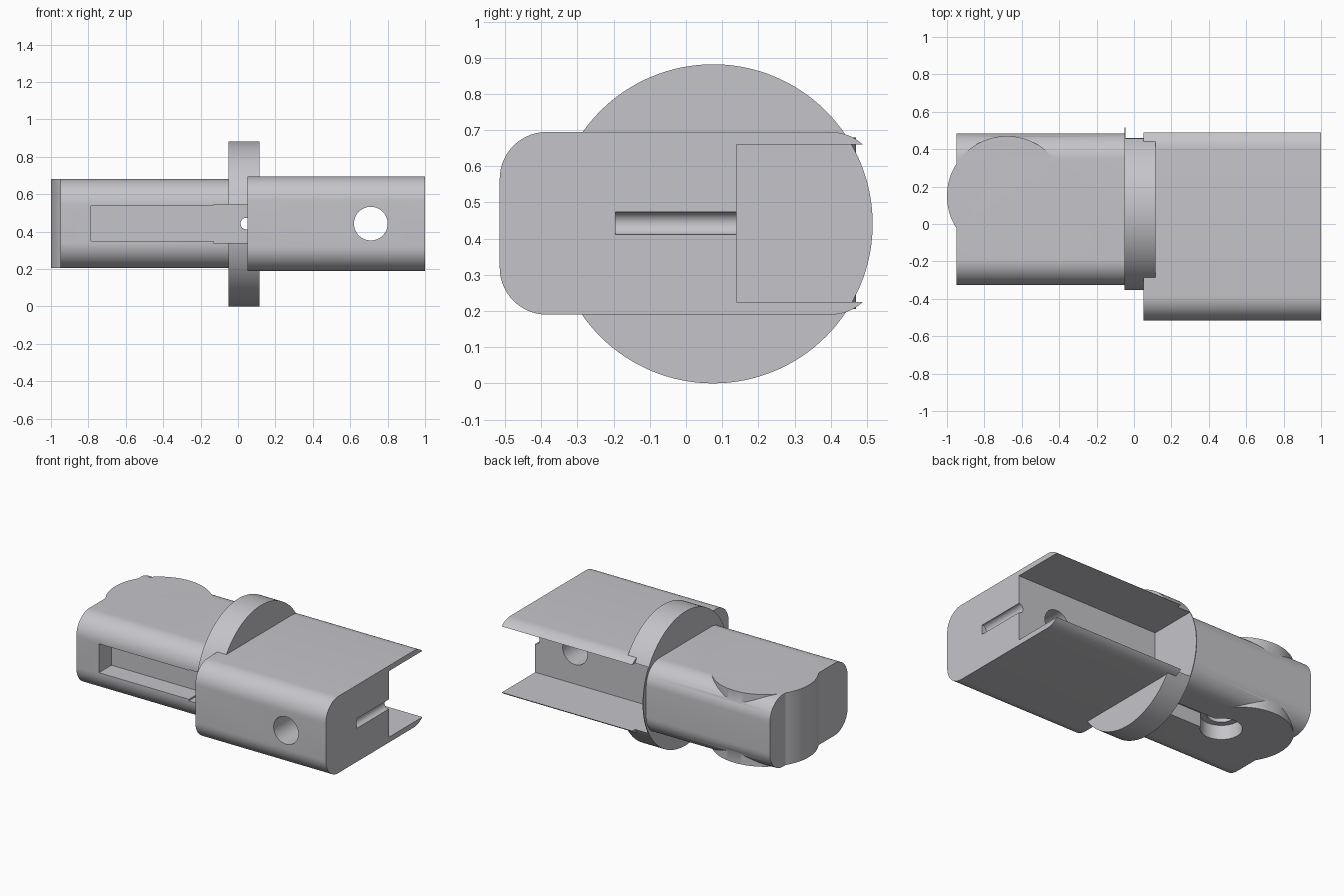
import bpy, bmesh, math
from mathutils import Matrix, Vector

if "Cube" in bpy.data.objects:
    bpy.data.objects.remove(bpy.data.objects["Cube"])

grey = bpy.data.materials.new("satin_grey")
grey.diffuse_color = (0.56, 0.56, 0.59, 1)
grey.use_nodes = True
grey.node_tree.nodes["Principled BSDF"].inputs["Base Color"].default_value = grey.diffuse_color


def finish(name, bm):
    bmesh.ops.recalc_face_normals(bm, faces=bm.faces)
    me = bpy.data.meshes.new(name)
    bm.to_mesh(me)
    bm.free()
    me.materials.append(grey)
    ob = bpy.data.objects.new(name, me)
    bpy.context.collection.objects.link(ob)
    return ob


def box(name, x, y, z):
    bm = bmesh.new()
    bmesh.ops.create_cube(bm, size=1)
    for v in bm.verts:
        for i, (a, b) in enumerate((x, y, z)):
            v.co[i] = a if v.co[i] < 0 else b
    return finish(name, bm)


def cylinder(name, axis, center, r, a, b, seg=64):
    """Cylinder along axis from a to b; center gives the other coordinates."""
    bm = bmesh.new()
    rot = {"X": Matrix.Rotation(math.pi / 2, 4, "Y"),
           "Y": Matrix.Rotation(math.pi / 2, 4, "X"), "Z": Matrix()}[axis]
    c = Vector(center)
    c["XYZ".index(axis)] = (a + b) / 2
    bmesh.ops.create_cone(bm, cap_ends=True, segments=seg, radius1=r, radius2=r,
                          depth=b - a, matrix=Matrix.Translation(c) @ rot)
    return finish(name, bm)


def rounded_bar(name, x, y, z, r, seg=14):
    """Rounded rectangle in the y-z plane, extruded along x."""
    bm = bmesh.new()
    corners = ((y[1] - r, z[1] - r), (y[0] + r, z[1] - r),
               (y[0] + r, z[0] + r), (y[1] - r, z[0] + r))
    verts = []
    for k, (cy, cz) in enumerate(corners):
        for i in range(seg + 1):
            t = math.pi / 2 * (k + i / seg)
            verts.append(bm.verts.new((x[0], cy + r * math.cos(t), cz + r * math.sin(t))))
    face = bm.faces.new(verts)
    ext = bmesh.ops.extrude_face_region(bm, geom=[face])["geom"]
    bmesh.ops.translate(bm, vec=(x[1] - x[0], 0, 0),
                        verts=[g for g in ext if isinstance(g, bmesh.types.BMVert)])
    return finish(name, bm)


def boolean(ob, other, op):
    bpy.context.view_layer.objects.active = ob
    m = ob.modifiers.new(op.lower(), "BOOLEAN")
    m.operation, m.solver, m.object = op, "EXACT", other
    bpy.ops.object.modifier_apply(modifier=m.name)


MID = 0.4425

# Main solids
shank = rounded_bar("shank", (-0.95, -0.047), (-0.325, 0.485), (0.205, 0.68), 0.135)
pivot = cylinder("pivot_boss", "Z", (-0.68, 0.15, 0), 0.32, 0.205, 0.68, 96)
flange = cylinder("flange", "X", (0, 0.075, 0.441), 0.441, -0.05, 0.115, 128)
housing = rounded_bar("housing", (0.05, 1.0), (-0.515, 0.53), (0.19, 0.695), 0.13)
boolean(shank, pivot, "UNION")

# Cutters: rear pocket, front slots, cross holes, underside bore and groove
pocket = box("pocket", (-0.045, 1.2), (0.14, 0.8), (0.225, 0.66))
front_slot = box("front_slot", (-0.785, -0.1), (-0.6, -0.195), (0.35, 0.54))
relief = box("flange_relief", (-0.13, 0.05), (-0.6, -0.194), (0.34, 0.545))
bolt_hole = cylinder("bolt_hole", "Y", (0.71, 0, MID), 0.09, -0.7, 0.2)
pin_hole = cylinder("pin_hole", "Y", (0.045, 0, MID), 0.0315, -0.2, 0.2, 32)
end_groove = cylinder("end_groove", "Y", (1.0, 0, MID), 0.0315, -0.195, 0.2, 32)
bore = cylinder("bore", "Z", (-0.56, 0.13, 0), 0.124, 0.1, 0.3)
inner_bore = cylinder("inner_bore", "Z", (-0.56, 0.13, 0), 0.085, 0.1, 0.45)
groove = box("groove", (-0.56, -0.051), (0.07, 0.2), (0.1, 0.299))

cuts = {
    shank: (front_slot, relief, bore, inner_bore, groove),
    flange: (pocket, relief, pin_hole),
    housing: (pocket, bolt_hole, pin_hole, end_groove),
}
for part, cutters in cuts.items():
    for c in cutters:
        boolean(part, c, "DIFFERENCE")

# Remove helpers
for ob in list(bpy.data.objects):
    if ob not in cuts:
        bpy.data.objects.remove(ob)

# Smooth curved walls, crisp edges
for ob in cuts:
    ob.select_set(True)
bpy.context.view_layer.objects.active = shank
bpy.ops.object.shade_smooth_by_angle(angle=math.radians(30))
